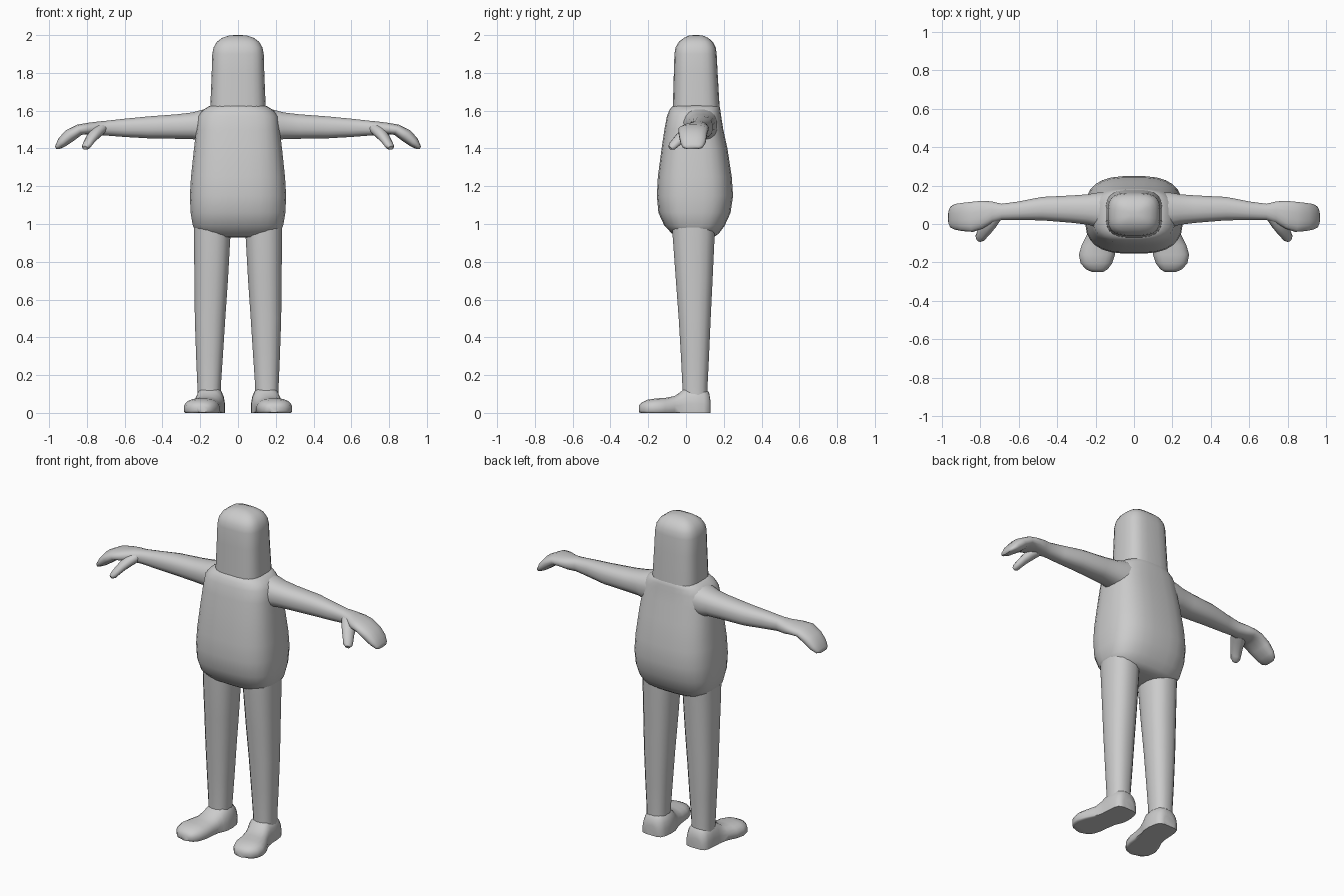
import bpy, bmesh, math
from mathutils import Vector

grey = bpy.data.materials.new("plain grey")
grey.diffuse_color = (0.6, 0.6, 0.6, 1)


def power(value, p):
    return math.copysign(abs(value) ** p, value)


def loft(name, rings, square=2.0, sides=20, floor=False, mirror=False):
    """Skin rounded-square rings given as (centre, first radius vector, second radius vector)."""
    bm = bmesh.new()
    loops = []
    for centre, u, v in rings:
        loop = []
        for i in range(sides):
            a = math.tau * (i + 0.5) / sides
            p = (Vector(centre) + Vector(u) * power(math.cos(a), 2 / square)
                 + Vector(v) * power(math.sin(a), 2 / square))
            if floor:
                p.z = max(p.z, 0)
            loop.append(bm.verts.new(p))
        loops.append(loop)
    for a, b in zip(loops, loops[1:]):
        for i in range(sides):
            j = (i + 1) % sides
            bm.faces.new((a[i], a[j], b[j], b[i]))
    bm.faces.new(loops[0])
    bm.faces.new(loops[-1])
    bmesh.ops.recalc_face_normals(bm, faces=bm.faces)
    mesh = bpy.data.meshes.new(name)
    bm.to_mesh(mesh)
    bm.free()
    mesh.materials.append(grey)
    obj = bpy.data.objects.new(name, mesh)
    bpy.context.collection.objects.link(obj)
    if mirror:
        obj.modifiers.new("mirror", "MIRROR").use_bisect_axis[0] = False
    bpy.ops.object.select_all(action="DESELECT")
    obj.select_set(True)
    bpy.context.view_layer.objects.active = obj
    bpy.ops.object.shade_smooth_by_angle(angle=math.radians(50))
    return obj


def upright(z, x, half_x, front, back):
    return ((x, (front + back) / 2, z), (half_x, 0, 0), (0, (back - front) / 2, 0))


def sideways(x, front, back, low, high, lean=0.0):
    """Ring across the arm; lean tips its top outward."""
    h = (high - low) / 2
    return ((x, (front + back) / 2, (low + high) / 2), (0, (back - front) / 2, 0), (lean * h, 0, h))


# head: a tall rounded block with a domed top
loft("head", [upright(z, 0, w, f, b) for z, w, f, b in [
    (1.56, .148, -.072, .180), (1.63, .147, -.070, .178), (1.80, .140, -.065, .168),
    (1.90, .137, -.062, .163), (1.935, .130, -.056, .158), (1.965, .112, -.038, .142),
    (1.985, .085, -.012, .118), (1.997, .05, .015, .09), (2.0, .02, .04, .065)]], 3.2, 24)

# torso: pear-shaped body tapering to the shoulders
loft("torso", [upright(z, 0, w, f, b) for z, w, f, b in [
    (.928, .10, -.01, .12), (.932, .17, -.045, .15), (.95, .215, -.075, .175),
    (.99, .24, -.115, .205), (1.06, .252, -.147, .237), (1.15, .256, -.155, .25),
    (1.25, .25, -.15, .243), (1.40, .234, -.13, .22), (1.50, .222, -.115, .198),
    (1.57, .212, -.102, .187), (1.60, .19, -.09, .183), (1.618, .165, -.078, .18),
    (1.627, .145, -.066, .175)]], 2.9, 28)

# arms running out to mitten hands that droop at the tips
loft("arm", [sideways(*r) for r in [
    (.12, -.03, .17, 1.43, 1.618), (.19, -.02, .165, 1.435, 1.606), (.24, -.005, .156, 1.448, 1.592),
    (.32, .005, .15, 1.45, 1.582), (.48, .018, .142, 1.453, 1.57), (.60, .02, .118, 1.46, 1.558),
    (.69, .02, .106, 1.467, 1.548), (.74, .005, .118, 1.467, 1.543), (.79, -.025, .122, 1.473, 1.536, .2),
    (.84, -.042, .117, 1.472, 1.526, .5), (.89, -.038, .111, 1.442, 1.495, .9),
    (.93, -.03, .105, 1.412, 1.455, .9), (.955, -.018, .09, 1.396, 1.423, .7),
    (.965, .0, .07, 1.396, 1.41, .5)]], 2.4, 16, mirror=True)

# thumbs hanging forward from the palms
loft("thumb", [((x, y, z), (r, r * .5, 0), (0, -r * .5, r * .8)) for x, y, z, r in [
    (.73, .04, 1.50, .035), (.755, .005, 1.48, .036), (.775, -.03, 1.455, .03),
    (.792, -.055, 1.43, .026), (.803, -.073, 1.412, .023), (.81, -.085, 1.403, .012)]],
    2, 10, mirror=True)

# legs: straight tapering columns
loft("leg", [upright(z, x, w, f, b) for z, x, w, f, b in [
    (1.02, .137, .098, -.075, .158), (.93, .137, .098, -.072, .153), (.70, .142, .09, -.055, .142),
    (.50, .148, .082, -.04, .132), (.30, .151, .072, -.028, .123), (.14, .153, .063, -.02, .115),
    (.08, .153, .063, -.02, .115)]], 2.4, 16, mirror=True)

# shoes: flat soles, high ankle, toes turned slightly outward
loft("shoe", [((x, y, .02), (w, 0, 0), (0, 0, h - .02)) for y, x, w, h in [
    (.13, .15, .04, .06), (.122, .15, .062, .11), (.095, .149, .074, .135),
    (.05, .148, .08, .143), (.0, .15, .08, .138), (-.025, .157, .078, .115),
    (-.06, .168, .08, .09), (-.11, .184, .09, .08), (-.16, .193, .095, .077),
    (-.205, .196, .083, .07), (-.235, .194, .058, .055), (-.25, .19, .03, .038)]],
    2.5, 20, floor=True, mirror=True)
